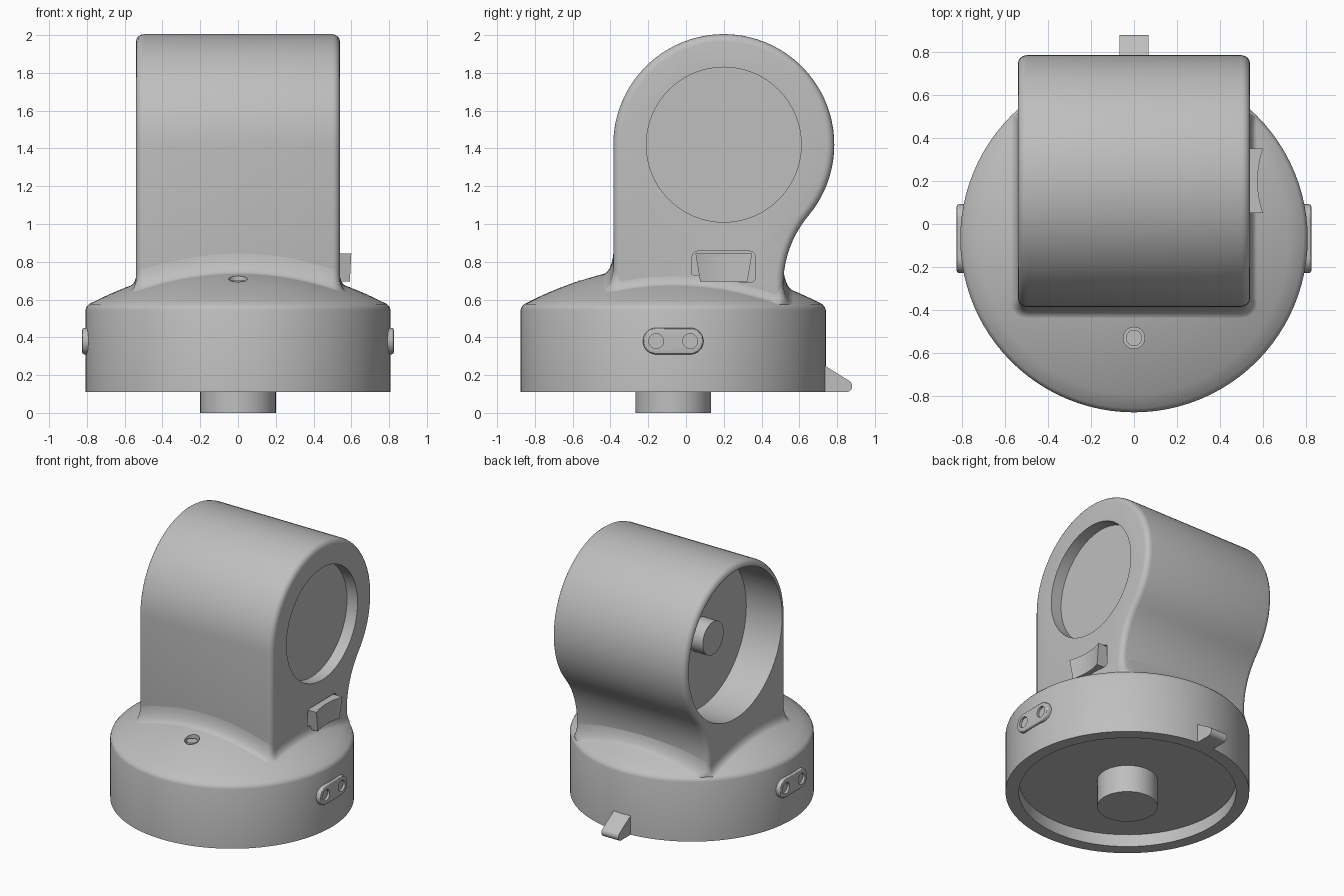
import bpy, bmesh, math

cube = bpy.data.objects.get("Cube")
if cube:
    bpy.data.objects.remove(cube, do_unlink=True)

grey = bpy.data.materials.new("matte_grey")
grey.use_nodes = True
GREY = (0.52, 0.52, 0.52, 1)
grey.diffuse_color = GREY
grey.node_tree.nodes["Principled BSDF"].inputs["Base Color"].default_value = GREY

BASE_Y = -0.068           # centre of the round base
HEAD_Y, HEAD_Z, HEAD_R = 0.2, 1.42, 0.585
HALF_W = 0.54             # half width of the head


def dome(r):
    return 0.78 - 0.328 * r * r


def make(name, bm, recalc=True):
    if recalc:
        bmesh.ops.recalc_face_normals(bm, faces=bm.faces)
    mesh = bpy.data.meshes.new(name)
    bm.to_mesh(mesh)
    bm.free()
    mesh.materials.append(grey)
    obj = bpy.data.objects.new(name, mesh)
    bpy.context.collection.objects.link(obj)
    return obj


def rounded(cx, cy, hw, hh, r, steps=16, straight=1):
    """Counter-clockwise rounded rectangle as (x, y, nx, ny)."""
    raw = []
    for k, (sx, sy) in enumerate([(1, 1), (-1, 1), (-1, -1), (1, -1)]):
        for i in range(steps + 1):
            a = math.radians(90 * (k + i / steps))
            c, s = math.cos(a), math.sin(a)
            raw.append((cx + sx * (hw - r) + r * c, cy + sy * (hh - r) + r * s, c, s))
    pts = []
    for i, p in enumerate(raw):
        q = raw[(i + 1) % len(raw)]
        if math.dist(p[:2], q[:2]) < 1e-5:
            continue
        n = straight if (i + 1) % (steps + 1) == 0 else 1
        for j in range(n):
            pts.append(tuple(u + (v - u) * j / n for u, v in zip(p, q)))
    return pts


def disc(y, z, r):
    return rounded(y, z, r, r, r)


def prism(name, pts, x0, x1):
    """Extrude a YZ outline along x."""
    bm = bmesh.new()
    face = bm.faces.new([bm.verts.new((x0, p[0], p[1])) for p in pts])
    out = bmesh.ops.extrude_face_region(bm, geom=[face])
    verts = [g for g in out["geom"] if isinstance(g, bmesh.types.BMVert)]
    bmesh.ops.translate(bm, vec=(x1 - x0, 0, 0), verts=verts)
    return make(name, bm)


def lathe(name, profile, x, y, steps=96):
    """Spin an (r, z) profile round a vertical axis."""
    bm = bmesh.new()
    vs = [bm.verts.new((x + r, y, z)) for r, z in profile]
    es = [bm.edges.new(pair) for pair in zip(vs, vs[1:])]
    bmesh.ops.spin(bm, geom=vs + es, cent=(x, y, 0), axis=(0, 0, 1),
                   angle=math.tau, steps=steps, use_duplicate=False)
    bmesh.ops.remove_doubles(bm, verts=bm.verts, dist=1e-5)
    return make(name, bm)


def activate(obj):
    bpy.ops.object.select_all(action="DESELECT")
    obj.select_set(True)
    bpy.context.view_layer.objects.active = obj


def bevel(obj, width, segments=4):
    m = obj.modifiers.new("bevel", "BEVEL")
    m.width, m.segments = width, segments
    m.limit_method, m.angle_limit = "ANGLE", math.radians(60)
    m.use_clamp_overlap = False
    activate(obj)
    bpy.ops.object.modifier_apply(modifier=m.name)


def cut(obj, cutter):
    cutter.hide_render = True
    m = obj.modifiers.new("cut", "BOOLEAN")
    m.operation, m.solver, m.object = "DIFFERENCE", "EXACT", cutter
    activate(obj)
    bpy.ops.object.modifier_apply(modifier=m.name)
    bpy.data.objects.remove(cutter, do_unlink=True)


def smooth(obj):
    activate(obj)
    bpy.ops.object.shade_smooth_by_angle(angle=math.radians(30))


# Round base with a domed top and a hollow underside
rim = [(0, 0.2), (0.72, 0.2), (0.72, 0.11), (0.808, 0.11), (0.808, 0.545),
       (0.803, 0.56), (0.79, dome(0.79))]
base = lathe("base", rim + [(0.79 * (1 - i / 12), dome(0.79 * (1 - i / 12)))
                            for i in range(1, 13)], 0, BASE_Y)
cut(base, lathe("button_cutter", [(0, 0.66), (0.05, 0.66), (0.05, 0.9), (0, 0.9)],
                0, -0.53, 32))
smooth(base)
smooth(lathe("front_button", [(0, 0.64), (0.038, 0.64), (0.038, 0.7), (0, 0.7)],
             0, -0.53, 32))
smooth(lathe("base_pin", [(0, 0), (0.2, 0), (0.2, 0.22), (0, 0.22)], 0, BASE_Y, 64))

# Head: round barrel running down into a neck
outline = [(HEAD_Y - HEAD_R, 0.45)]
for i in range(56):
    a = math.radians(180 - 4 * i)
    outline.append((HEAD_Y + HEAD_R * math.cos(a), HEAD_Z + HEAD_R * math.sin(a)))
for i in range(1, 11):
    a = math.radians(140 + 4 * i)
    outline.append((1.085 + 0.57 * math.cos(a), 0.678 + 0.57 * math.sin(a)))
outline.append((0.515, 0.45))
head = prism("head", outline, -HALF_W, HALF_W)
bevel(head, 0.04)
cut(head, prism("deep_cutter", disc(HEAD_Y, HEAD_Z, 0.54), -0.7, -0.25))
cut(head, prism("shallow_cutter", disc(HEAD_Y, HEAD_Z, 0.41), HALF_W - 0.085, 0.7))
cut(head, prism("switch_cutter", rounded(0.2, 0.773, 0.167, 0.083, 0.03, 6),
                HALF_W - 0.03, 0.7))
smooth(head)
smooth(prism("inner_boss", disc(HEAD_Y, HEAD_Z, 0.12), -0.36, -0.24))

# Fillet where the neck meets the dome
bm = bmesh.new()
rings = []
front, back = HEAD_Y - HEAD_R, 0.515
path = rounded(0, (front + back) / 2, HALF_W, (back - front) / 2, 0.04, 5, 24)
for j in range(9):
    t = math.radians(90 * j / 8)
    ring = []
    for x, y, nx, ny in path:
        out = (0.03 + 0.02 * abs(ny)) * (1 - math.sin(t)) - 0.001
        up = (0.05 + 0.07 * abs(ny)) * (1 - math.cos(t))
        px, py = x + nx * out, y + ny * out - BASE_Y
        r = math.hypot(px, py)
        k = min(1, 0.795 / r)
        ring.append(bm.verts.new((px * k, py * k + BASE_Y, dome(r * k) + up)))
    rings.append(ring)
for lo, hi in zip(rings, rings[1:]):
    for i in range(len(lo)):
        n = (i + 1) % len(lo)
        bm.faces.new((lo[i], lo[n], hi[n], hi[i]))
smooth(make("neck_fillet", bm, recalc=False))

# Rocker switch with a dished face
rocker = prism("rocker_switch", [(0.05, 0.845), (0.35, 0.845), (0.325, 0.695),
                                 (0.075, 0.695)], 0.5, 0.6)
cut(rocker, lathe("dish_cutter", [(0, 0.5), (0.4625, 0.5), (0.4625, 1), (0, 1)],
                  1.0375, 0.2, 128))
smooth(rocker)

# Side plates with two dimples each
for side, label in ((1, "left"), (-1, "right")):
    plate = prism(label + "_side_plate", rounded(BASE_Y, 0.38, 0.16, 0.07, 0.07),
                  side * 0.74, side * 0.825)
    bevel(plate, 0.012, 3)
    for offset in (-0.09, 0.09):
        cut(plate, prism("dimple_cutter", disc(BASE_Y + offset, 0.38, 0.039),
                         side * 0.808, side * 0.9))
    smooth(plate)

# Release tab at the back
tip = [(0.848 + 0.032 * math.cos(math.radians(a)), 0.142 + 0.032 * math.sin(math.radians(a)))
       for a in range(-90, 61, 15)]
smooth(prism("back_tab", [(0.7, 0.11)] + tip + [(0.735, 0.25), (0.7, 0.25)], -0.068, 0.068))
